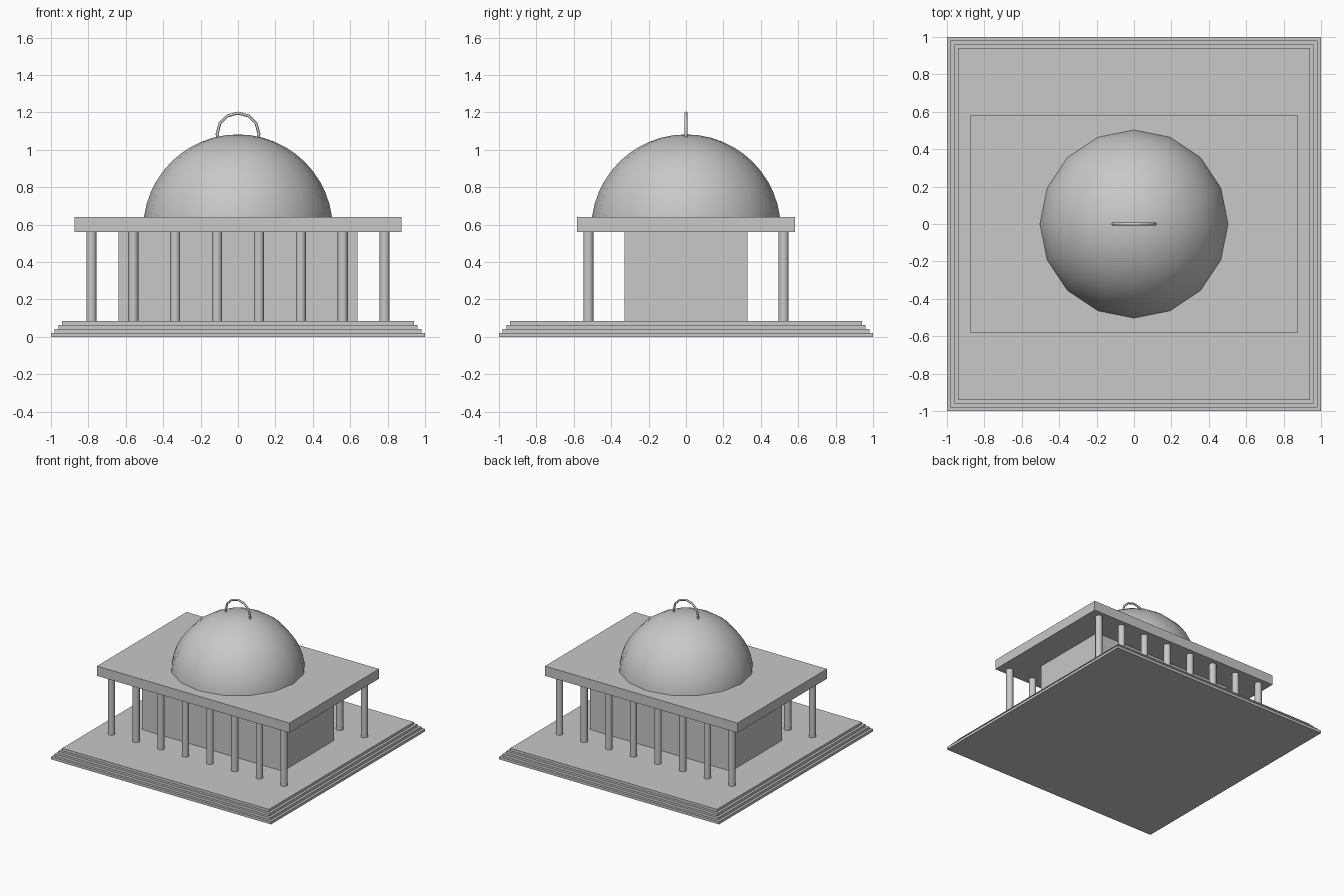
import bpy, bmesh
from mathutils import Vector

cube = bpy.data.objects.get("Cube")
if cube:
    bpy.data.objects.remove(cube, do_unlink=True)

# Single stone colour
stone = bpy.data.materials.new("grey_stone")
stone.use_nodes = True
grey = (0.58, 0.58, 0.58, 1)
stone.diffuse_color = grey
stone.node_tree.nodes["Principled BSDF"].inputs["Base Color"].default_value = grey


def finish(name, smooth=False):
    obj = bpy.context.object
    obj.name = name
    obj.data.materials.append(stone)
    if smooth:
        bpy.ops.object.shade_smooth_by_angle(angle=0.9)
    return obj


def box(name, half_x, half_y, z0, z1):
    bpy.ops.mesh.primitive_cube_add(size=2, location=(0, 0, (z0 + z1) / 2))
    obj = finish(name)
    for v in obj.data.vertices:
        v.co *= Vector((half_x, half_y, (z1 - z0) / 2))
    return obj


FLOOR, EAVES, ROOF = 0.085, 0.56, 0.64

# Stepped square base
STEPS = 4
for i in range(STEPS):
    half = 1 - 0.02 * i
    box(f"base_step_{i + 1}", half, half, FLOOR * i / STEPS, FLOOR * (i + 1) / STEPS)

# Inner hall and flat roof slab
box("hall", 0.64, 0.33, FLOOR, EAVES)
box("roof_slab", 0.875, 0.582, EAVES, ROOF)

# Front and back rows of round columns
for row, y in (("front", -0.522), ("back", 0.522)):
    for i in range(8):
        bpy.ops.mesh.primitive_cylinder_add(
            vertices=16, radius=0.027, depth=EAVES - FLOOR,
            location=(0.224 * (i - 3.5), y, (EAVES + FLOOR) / 2))
        finish(f"{row}_column_{i + 1}", smooth=True)

# Dome: upper half of a sixteen-sided sphere, rising out of the roof
bpy.ops.mesh.primitive_uv_sphere_add(
    segments=16, ring_count=24, radius=0.507, location=(0, 0, 0.575))
dome = finish("dome")
bm = bmesh.new()
bm.from_mesh(dome.data)
bmesh.ops.bisect_plane(bm, geom=bm.verts[:] + bm.edges[:] + bm.faces[:],
                       plane_co=(0, 0, 0), plane_no=(0, 0, 1), clear_inner=True)
bm.to_mesh(dome.data)
bm.free()
dome.data.shade_smooth()

# Ring handle standing upright in the top of the dome
bpy.ops.mesh.primitive_torus_add(
    major_segments=12, minor_segments=8, major_radius=0.112, minor_radius=0.008,
    location=(0, 0, 1.084), rotation=(1.5708, 0, 0))
finish("top_ring", smooth=True)
